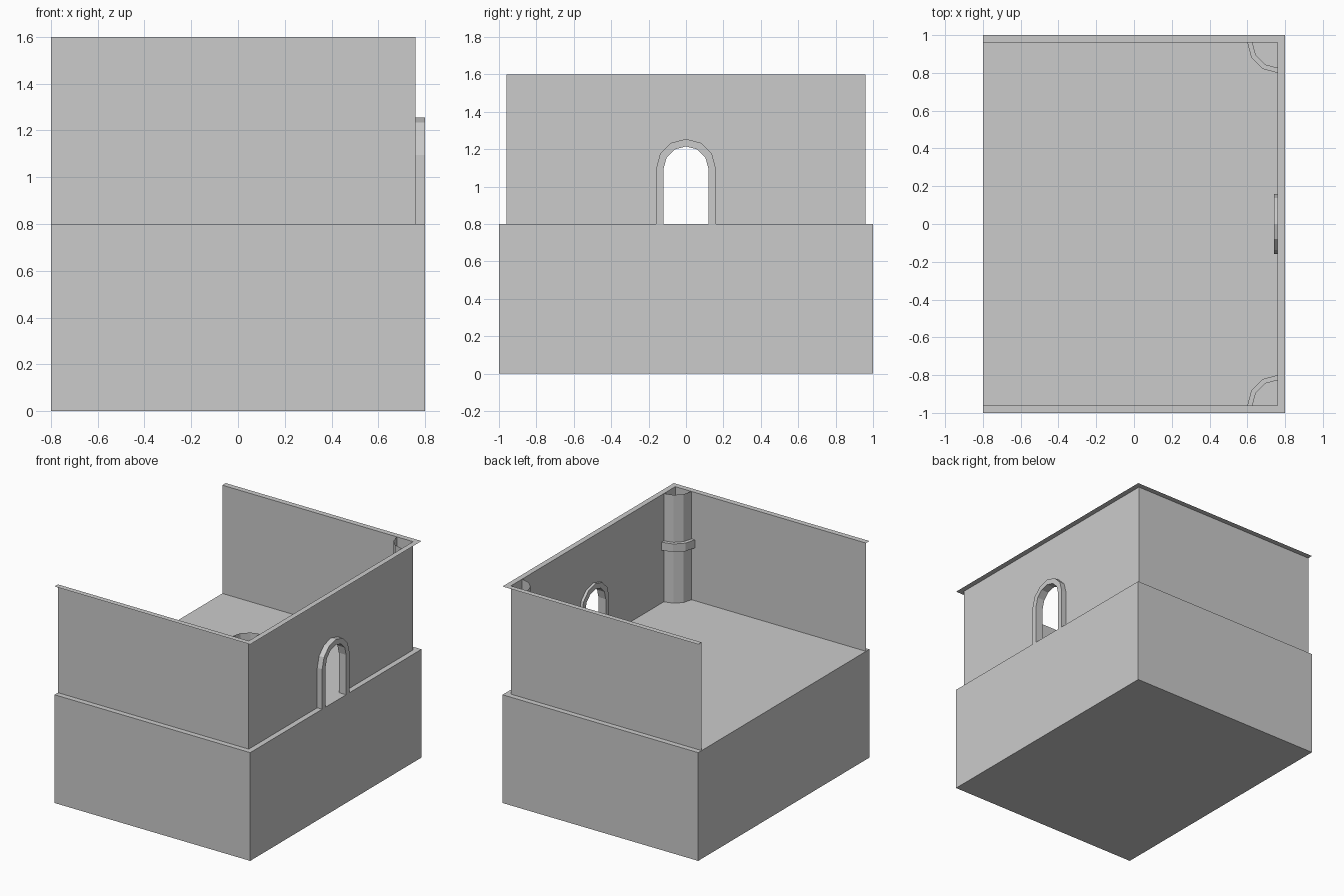
import bpy
from math import sin, cos, pi

if "Cube" in bpy.data.objects:
    bpy.data.objects.remove(bpy.data.objects["Cube"])

X, Y, TOP = 0.76, 0.96, 1.6      # wall planes and wall top
FLOOR = 0.8
SPRING = 1.095                   # height where the arch starts to curve


def make(name, verts, faces):
    mesh = bpy.data.meshes.new(name)
    mesh.from_pydata(verts, [], faces)
    mesh.update()
    obj = bpy.data.objects.new(name, mesh)
    bpy.context.collection.objects.link(obj)
    return obj


def arch(r):
    """Arch outline as (y, z): leg, six-sided half circle, leg."""
    curve = [(-r * cos(i * pi / 6), SPRING + r * sin(i * pi / 6)) for i in range(7)]
    return [(-r, FLOOR)] + curve + [(r, FLOOR)]


# solid base with the floor on top
bpy.ops.mesh.primitive_cube_add(size=1, location=(0, 0, FLOOR / 2))
base = bpy.context.object
base.name = "base"
base.scale = (1.6, 2.0, FLOOR)

# thin side walls
for side, s in (("front", -1), ("back", 1)):
    make(side + "_wall",
         [(-0.8, s * Y, FLOOR), (X, s * Y, FLOOR), (X, s * Y, TOP), (-0.8, s * Y, TOP)],
         [(0, 1, 2, 3) if s < 0 else (3, 2, 1, 0)])

# right wall, outlined around the doorway
outline = [(-Y, FLOOR)] + arch(0.16) + [(Y, FLOOR), (Y, TOP), (0, TOP), (-Y, TOP)]
half = 6                          # index of the arch crown
crown_top = len(outline) - 2
n = len(outline)
make("doorway_wall", [(X, y, z) for y, z in outline],
     [list(range(0, half)) + [crown_top, n - 1],
      list(range(half - 1, n - 1))])

# flat rim around the wall tops
rim_in = [(-0.8, -Y), (X, -Y), (X, Y), (-0.8, Y)]
rim_out = [(-0.8, -1), (0.8, -1), (0.8, 1), (-0.8, 1)]
make("wall_rim", [(x, y, TOP) for x, y in rim_in + rim_out],
     [(i, i + 4, i + 5, i + 1) for i in range(3)])

# arched door frame: four-cornered section swept along the arch
inner, outer = arch(0.12), arch(0.16)
verts = []
for (yi, zi), (yo, zo) in zip(inner, outer):
    verts += [(0.74, yi, zi), (0.8, yi, zi), (0.8, yo, zo), (0.74, yo, zo)]
m = len(inner)
faces = [(4 * i + j, 4 * i + (j + 1) % 4, 4 * i + 4 + (j + 1) % 4, 4 * i + 4 + j)
         for i in range(m - 1) for j in range(4)]
faces += [(3, 2, 1, 0), tuple(4 * (m - 1) + j for j in range(4))]
make("door_frame", verts, faces)

# open quarter columns with a collar in the two corners
profile = [(0.133, FLOOR), (0.133, 1.19), (0.16, 1.19),
           (0.16, 1.25), (0.133, 1.25), (0.133, TOP)]
p = len(profile)
for side, s in (("front", -1), ("back", 1)):
    verts = [(X - r * cos(a * pi / 6), s * (Y - r * sin(a * pi / 6)), z)
             for a in range(4) for r, z in profile]
    faces = []
    for a in range(3):
        for k in range(p - 1):
            i = a * p + k
            f = (i, i + 1, i + p + 1, i + p)
            faces.append(f if s < 0 else f[::-1])
    make(side + "_corner_column", verts, faces)
